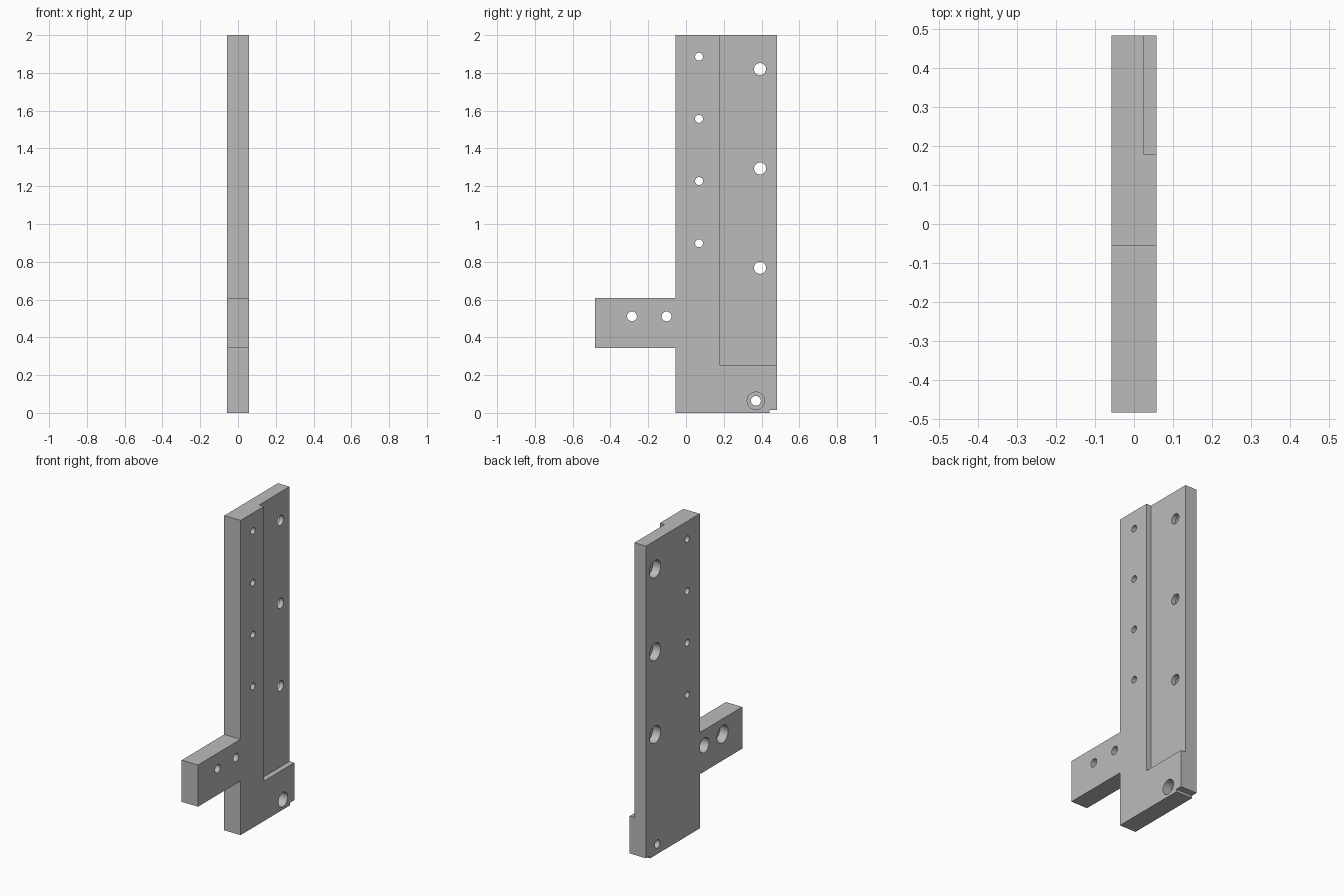
import bpy, bmesh, math

cube = bpy.data.objects.get("Cube")
if cube:
    bpy.data.objects.remove(cube, do_unlink=True)

HALF = 0.0575      # half the plate thickness
Y_END = 0.483      # half the overall depth
RECESS_X = 0.024   # floor of the shallow rail seat

grey = bpy.data.materials.new("plain_grey")
grey.use_nodes = True
colour = (0.5, 0.5, 0.5, 1)
grey.diffuse_color = colour
grey.node_tree.nodes["Principled BSDF"].inputs["Base Color"].default_value = colour


def make_object(name, bm):
    bmesh.ops.recalc_face_normals(bm, faces=bm.faces)
    mesh = bpy.data.meshes.new(name)
    bm.to_mesh(mesh)
    bm.free()
    mesh.materials.append(grey)
    obj = bpy.data.objects.new(name, mesh)
    bpy.context.collection.objects.link(obj)
    return obj


def extrude_profile(name, outline, x0, x1):
    bm = bmesh.new()
    face = bm.faces.new([bm.verts.new((x0, y, z)) for y, z in outline])
    moved = bmesh.ops.extrude_face_region(bm, geom=[face])["geom"]
    verts = [v for v in moved if isinstance(v, bmesh.types.BMVert)]
    bmesh.ops.translate(bm, verts=verts, vec=(x1 - x0, 0, 0))
    return make_object(name, bm)


def cut(target, cutter):
    cutter.hide_render = True
    mod = target.modifiers.new("cut", "BOOLEAN")
    mod.operation = "DIFFERENCE"
    mod.solver = "EXACT"
    mod.object = cutter
    bpy.context.view_layer.objects.active = target
    bpy.ops.object.modifier_apply(modifier=mod.name)
    bpy.data.objects.remove(cutter, do_unlink=True)


def drill(target, y, z, radius, x0=-0.1, x1=0.1):
    ring = [(y + radius * math.cos(a), z + radius * math.sin(a))
            for a in (math.tau * i / 40 for i in range(40))]
    cut(target, extrude_profile("drill", ring, x0, x1))


# Upright plate with side arm and a small step in the bottom rear corner
plate = extrude_profile("mounting_plate", [
    (-0.056, 0), (0.442, 0), (0.442, 0.016), (Y_END, 0.016), (Y_END, 2),
    (-0.056, 2), (-0.056, 0.609), (-Y_END, 0.609), (-Y_END, 0.344),
    (-0.056, 0.344)], -HALF, HALF)

# Shallow rail seat on the left face
cut(plate, extrude_profile("rail_seat", [
    (0.179, 0.254), (0.6, 0.254), (0.6, 2.1), (0.179, 2.1)], RECESS_X, 0.1))

# Row of small plain holes
for i in range(4):
    drill(plate, 0.069, 0.898 + 0.3293 * i, 0.021)

# Rail holes, counterbored from the right face
for i in range(3):
    z = 0.768 + 0.526 * i
    drill(plate, 0.392, z, 0.032)
    drill(plate, 0.392, z, 0.055, x1=-0.004)

# Arm holes, counterbored from the right face
for y in (-0.286, -0.103):
    drill(plate, y, 0.511, 0.026)
    drill(plate, y, 0.511, 0.055 if y < -0.2 else 0.0465, x1=0.0)

# Foot hole, counterbored from the left face
drill(plate, 0.37, 0.064, 0.026)
drill(plate, 0.37, 0.064, 0.046, x0=0.0)

# Smooth bores with crisp edges
bpy.ops.object.select_all(action="DESELECT")
plate.select_set(True)
bpy.context.view_layer.objects.active = plate
bpy.ops.object.shade_smooth_by_angle(angle=math.radians(30))
